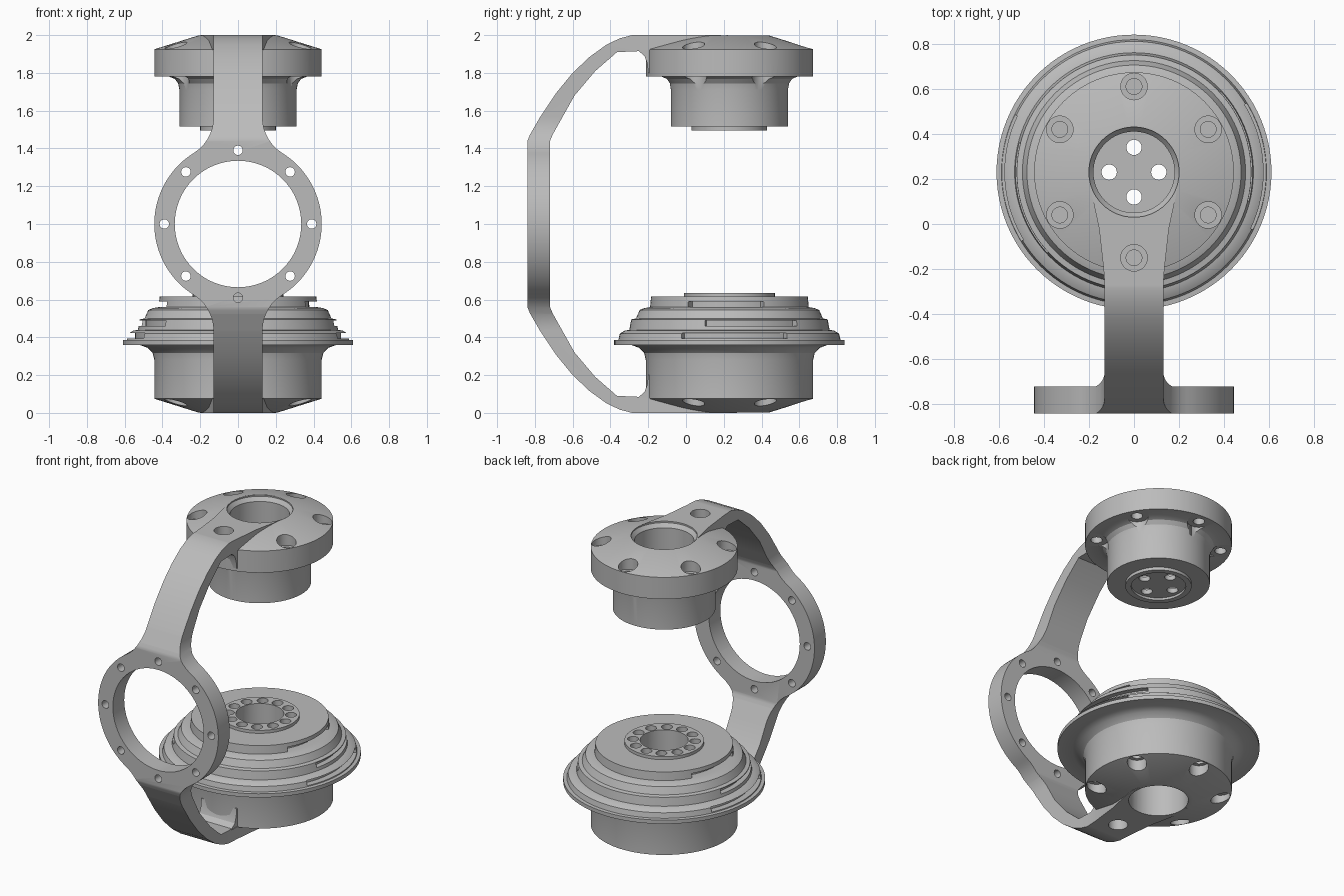
import bpy, bmesh, math
from mathutils import Vector

if "Cube" in bpy.data.objects:
    bpy.data.objects.remove(bpy.data.objects["Cube"])

AXIS_Y = 0.23          # shared vertical axis of both hubs
SCREW_R = 0.38
TAU = math.tau

metal = bpy.data.materials.new("grey metal")
metal.use_nodes = True
GREY = (0.5, 0.5, 0.5, 1)
metal.diffuse_color = GREY
metal.node_tree.nodes["Principled BSDF"].inputs["Base Color"].default_value = GREY


def finish(bm, name):
    bmesh.ops.recalc_face_normals(bm, faces=bm.faces[:])
    mesh = bpy.data.meshes.new(name)
    bm.to_mesh(mesh)
    bm.free()
    obj = bpy.data.objects.new(name, mesh)
    mesh.materials.append(metal)
    bpy.context.collection.objects.link(obj)
    return obj


def lathe(name, profile, x=0, y=AXIS_Y, steps=64, flip=False):
    """Spin (radius, z) points that start and end on the axis."""
    bm = bmesh.new()
    rings = []
    for r, z in profile:
        z = 2 - z if flip else z
        n = steps if r > 0 else 1
        rings.append([bm.verts.new((x + r * math.cos(TAU * i / steps),
                                    y + r * math.sin(TAU * i / steps), z)) for i in range(n)])
    for a, b in zip(rings, rings[1:]):
        for i in range(steps):
            j = (i + 1) % steps
            corners = [a[i % len(a)], a[j % len(a)], b[j % len(b)], b[i % len(b)]]
            bm.faces.new(list(dict.fromkeys(corners)))
    return finish(bm, name)


def prism(name, outline, axis, lo, hi):
    """Extrude a 2D outline along x, y or z."""
    place = {"x": lambda a, b, t: (t, a, b),
             "y": lambda a, b, t: (a, t, b),
             "z": lambda a, b, t: (a, b, t)}[axis]
    bm = bmesh.new()
    face = bm.faces.new([bm.verts.new(place(a, b, lo)) for a, b in outline])
    new = bmesh.ops.extrude_face_region(bm, geom=[face])["geom"]
    shift = Vector(place(0, 0, hi - lo))
    bmesh.ops.translate(bm, vec=shift, verts=[v for v in new if isinstance(v, bmesh.types.BMVert)])
    # Keep the starting cap so the solid is closed
    if not face.is_valid or any(len(e.link_faces) != 2 for e in bm.edges):
        bmesh.ops.holes_fill(bm, edges=[e for e in bm.edges if len(e.link_faces) == 1])
    return finish(bm, name)


def arc(cx, cy, r, a0, a1, n):
    return [(cx + r * math.cos(a0 + (a1 - a0) * i / n),
             cy + r * math.sin(a0 + (a1 - a0) * i / n)) for i in range(n + 1)]


def circle(cx, cy, r, n=24):
    return arc(cx, cy, r, 0, TAU, n)[:-1]


def combine(obj, tools, operation="DIFFERENCE"):
    """Apply booleans and remove the tools."""
    for tool in tools:
        mod = obj.modifiers.new("boolean", "BOOLEAN")
        mod.operation, mod.solver, mod.object = operation, "EXACT", tool
        tool.hide_render = True
    graph = bpy.context.evaluated_depsgraph_get()
    mesh = bpy.data.meshes.new_from_object(obj.evaluated_get(graph))
    obj.modifiers.clear()
    obj.data = mesh
    for tool in tools:
        bpy.data.objects.remove(tool)


def screw_spots():
    return [(SCREW_R * math.cos(a), AXIS_Y + SCREW_R * math.sin(a))
            for a in (TAU * (i / 6 + 1 / 4) for i in range(6))]


def upper_bore():
    return lathe("bore_cutter", [(0, 2.1), (0.2, 2.1), (0.2, 1.99), (0.18, 1.965),
                                 (0.18, 1.54), (0, 1.54)])


def lower_bore():
    return lathe("bore_cutter", [(0, -0.1), (0.18, -0.1), (0.18, 0.5), (0.145, 0.5),
                                 (0.145, 0.8), (0, 0.8)])


def screw_cutter(x, y, pocket, flip):
    profile = [(0, 2.1), (0.059, 2.1), (0.059, 1.89), (0.035, 1.89)]
    if pocket:             # scallop below the upper flange
        profile += [(0.035, 1.78), (0.07, 1.78), (0.07, 1.70), (0, 1.70)]
    else:
        profile += [(0.035, 1.75), (0, 1.75)]
    return lathe("screw_cutter", profile, x, y, 32, flip)


# Upper hub: bevelled flange, filleted neck and ring lip underneath
upper_hub = lathe("upper_hub", [
    (0, 1.998), (0.21, 1.998), (0.443, 1.925), (0.443, 1.78), (0.365, 1.78), (0.335, 1.768),
    (0.317, 1.745), (0.31, 1.71), (0.31, 1.515), (0.2, 1.515), (0.2, 1.495),
    (0.165, 1.495), (0.165, 1.51), (0, 1.51)], steps=96)
cutters = [upper_bore()] + [screw_cutter(x, y, True, False) for x, y in screw_spots()]
for x, y in arc(0, AXIS_Y, 0.11, 0, TAU * 3 / 4, 3):
    cutters.append(prism("pin_cutter", circle(x, y, 0.034), "z", 1.4, 1.7))
combine(upper_hub, cutters)

# Lower hub: bevelled drum, filleted rim and stepped top
lower_hub = lathe("lower_hub", [
    (0, 0.002), (0.21, 0.002), (0.443, 0.075), (0.443, 0.28), (0.452, 0.318), (0.48, 0.345),
    (0.52, 0.36), (0.61, 0.36), (0.61, 0.385), (0.588, 0.387), (0.58, 0.42), (0.555, 0.435),
    (0.53, 0.44), (0.52, 0.495), (0.495, 0.5), (0.475, 0.545), (0.45, 0.555), (0.42, 0.56),
    (0.415, 0.615), (0.24, 0.615), (0.24, 0.635), (0, 0.635)], steps=96)
cutters = [lower_bore()] + [screw_cutter(x, y, False, True) for x, y in screw_spots()]
for x, y in arc(0, AXIS_Y, 0.188, 0, TAU * 11 / 12, 11):
    cutters.append(prism("pin_cutter", circle(x, y, 0.034, 16), "z", 0.57, 0.7))
# Curved locking slots around the steps: inner radius, z, start angle
for r, z, start in ((0.375, 0.56, -0.55), (0.49, 0.46, -0.25), (0.545, 0.393, -0.45)):
    for turn in (0, math.pi):
        a, b = start + turn, start + turn + 1.0
        outline = arc(0, AXIS_Y, 0.7, a, b, 16) + arc(0, AXIS_Y, r, b, a, 16)
        cutters.append(prism("slot_cutter", outline, "z", z, z + 0.03))
combine(lower_hub, cutters)

# Bracket arm: C-shaped side profile, mirrored about mid height
inner = [(-0.72, 1.44), (-0.705, 1.475), (-0.59, 1.68), (-0.48, 1.81), (-0.365, 1.91),
         (-0.25, 1.915), (-0.22, 1.89), (-0.205, 1.85), (-0.2, 1.80), (-0.1, 1.80)]
outer = [(-0.1, 2.0), (-0.285, 2.0), (-0.35, 1.983), (-0.42, 1.95), (-0.51, 1.885),
         (-0.6, 1.80), (-0.69, 1.69), (-0.77, 1.57), (-0.825, 1.475), (-0.84, 1.44)]
upper_side = inner + outer
side = upper_side + [(y, 2 - z) for y, z in reversed(upper_side)]
bracket = prism("bracket_arm", side, "x", -0.6, 0.6)

# Front silhouette: ring blended into the two straps
R, W, F = 0.443, 0.13, 0.22
fx = W + F                                   # fillet centre
fz = math.sqrt((R + F) ** 2 - fx ** 2)
t = math.atan2(fz, fx)
quarter = arc(0, 1, R, 0, t, 20) + arc(fx, 1 + fz, F, t + math.pi, math.pi, 10)[1:] + [(W, 2.1)]
right_half = [(x, 2 - z) for x, z in reversed(quarter[1:])] + quarter
front = right_half + [(-x, z) for x, z in reversed(right_half)]
combine(bracket, [prism("front_shape", front, "y", -1, 0.2)], "INTERSECT")

# Tapered pads that carry the arm onto each hub
half = [(0.13, -0.27), (0.135, -0.2), (0.155, -0.02), (0.185, 0.12), (0.2, 0.22), (0.19, 0.27)]
pad = half + [(-x, y) for x, y in reversed(half)]
combine(bracket, [prism("pad", pad, "z", 1.92, 2.0), prism("pad", pad, "z", 0, 0.08)], "UNION")

cutters = [prism("ring_opening", circle(0, 1, 0.335, 64), "y", -1, -0.5),
           upper_bore(), lower_bore()]
cutters += [prism("ring_hole", circle(x, z, 0.025), "y", -1, -0.5)
            for x, z in arc(0, 1, 0.39, 0, TAU * 7 / 8, 7)]
near_y = AXIS_Y - SCREW_R
cutters += [screw_cutter(0, near_y, True, False), screw_cutter(0, near_y, False, True)]
combine(bracket, cutters)

# Smooth round surfaces, keep machined edges sharp
for obj in (upper_hub, lower_hub, bracket):
    bpy.ops.object.select_all(action="DESELECT")
    obj.select_set(True)
    bpy.context.view_layer.objects.active = obj
    bpy.ops.object.shade_smooth_by_angle(angle=math.radians(25))
